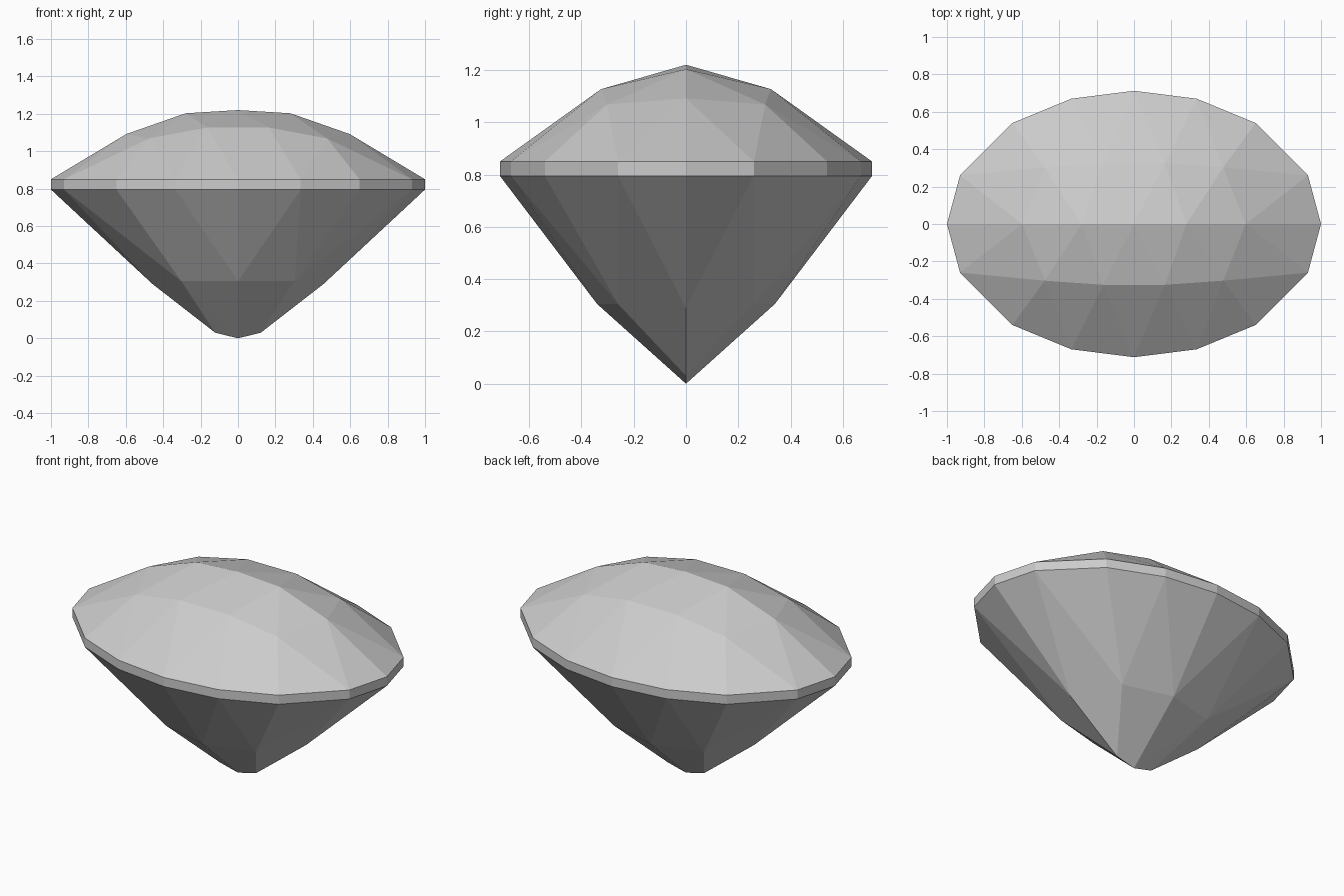
import bpy
import bmesh
from math import radians

cube = bpy.data.objects.get("Cube")
if cube:
    bpy.data.objects.remove(cube, do_unlink=True)

# Corners of one quarter of the stone; the rest follows by symmetry
GIRDLE = [(1, 0), (0.93, 0.26), (0.65, 0.54), (0.335, 0.67), (0, 0.712)]
GIRDLE_BOTTOM, GIRDLE_TOP = 0.795, 0.85
CROWN = [(0, 0, 1.22), (0.28, 0, 1.203), (0.597, 0, 1.092),
         (0.165, 0.325, 1.127), (0.477, 0.303, 1.068)]
PAVILION = [(0, 0, 0), (0.122, 0, 0.03), (0.457, 0, 0.29),
            (0, 0.34, 0.305), (0.303, 0.26, 0.305)]


def mirrored(points):
    """Mirror points across x = 0 and y = 0 without duplicates."""
    return sorted({(sx * x + 0.0, sy * y + 0.0, z)
                   for x, y, z in points for sx in (1, -1) for sy in (1, -1)})


# Grey stone material
stone = bpy.data.materials.new("grey stone")
stone.use_nodes = True
colour = (0.6, 0.6, 0.6, 1)
stone.diffuse_color = colour
stone.node_tree.nodes["Principled BSDF"].inputs["Base Color"].default_value = colour

# Faceted oval gem: every facet is part of the hull around its corners
corners = CROWN + PAVILION
for level in (GIRDLE_BOTTOM, GIRDLE_TOP):
    corners += [(x, y, level) for x, y in GIRDLE]

bm = bmesh.new()
for co in mirrored(corners):
    bm.verts.new(co)
bmesh.ops.convex_hull(bm, input=bm.verts[:])
# Merge coplanar triangles into whole facets
bmesh.ops.dissolve_limit(bm, angle_limit=radians(0.5), verts=bm.verts[:], edges=bm.edges[:])
bmesh.ops.recalc_face_normals(bm, faces=bm.faces[:])

mesh = bpy.data.meshes.new("oval_gem")
bm.to_mesh(mesh)
bm.free()
mesh.materials.append(stone)
gem = bpy.data.objects.new("oval_gem", mesh)
bpy.context.collection.objects.link(gem)
